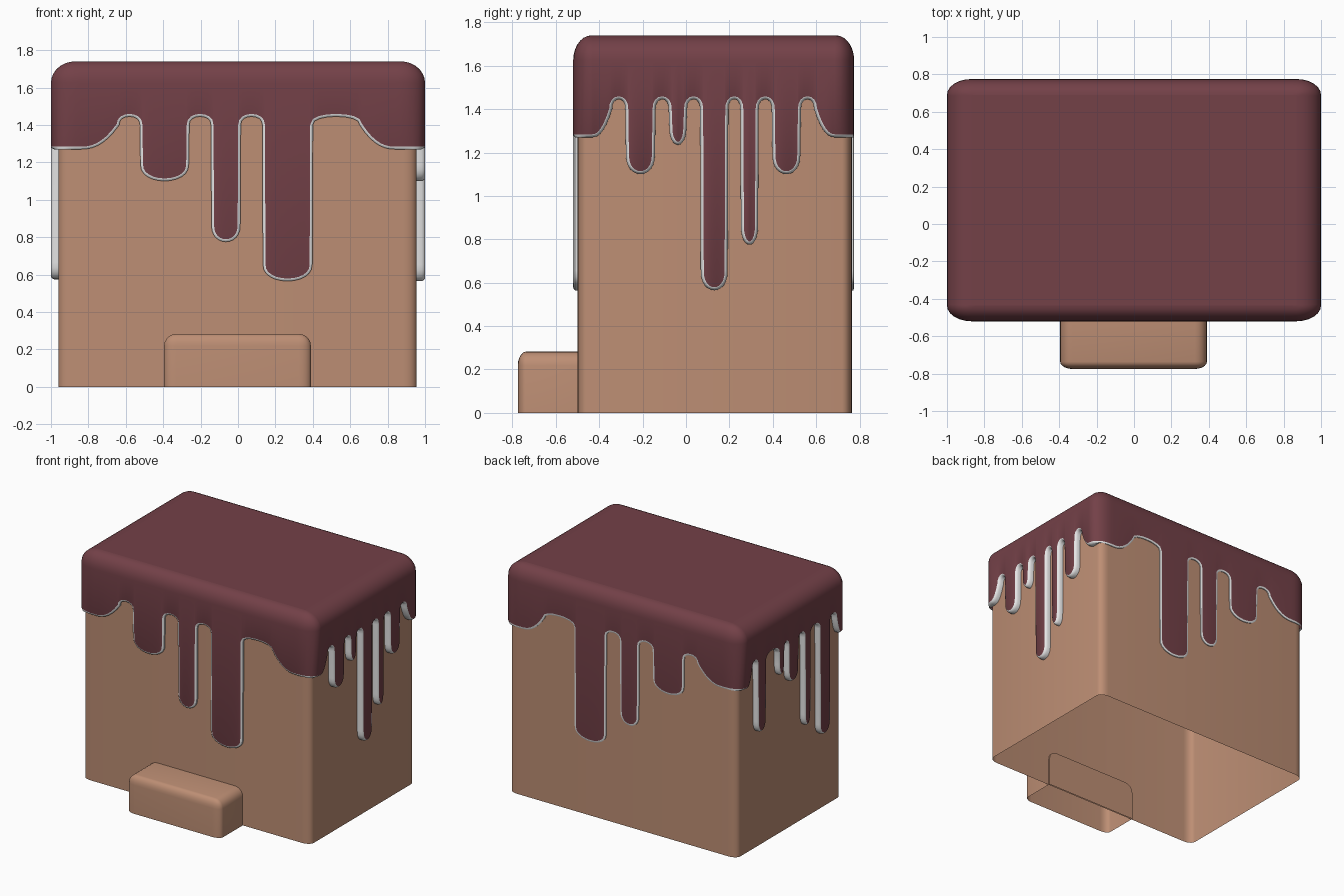
import bpy, bmesh, math
from mathutils import Vector

if "Cube" in bpy.data.objects:
    bpy.data.objects.remove(bpy.data.objects["Cube"])


def material(name, rgb):
    m = bpy.data.materials.new(name)
    m.diffuse_color = (*rgb, 1)
    m.use_nodes = True
    m.node_tree.nodes["Principled BSDF"].inputs["Base Color"].default_value = m.diffuse_color
    return m


BISCUIT = material("biscuit", (0.51, 0.272, 0.175))
CHOCOLATE = material("chocolate icing", (0.172, 0.052, 0.064))
RIM = material("pale icing rim", (0.8, 0.8, 0.8))


def finish(name, bm, mats):
    me = bpy.data.meshes.new(name)
    bm.to_mesh(me)
    bm.free()
    ob = bpy.data.objects.new(name, me)
    bpy.context.collection.objects.link(ob)
    for m in mats:
        me.materials.append(m)
    bpy.ops.object.select_all(action='DESELECT')
    ob.select_set(True)
    bpy.context.view_layer.objects.active = ob
    bpy.ops.object.shade_smooth_by_angle(angle=math.radians(35))
    return ob


def open_box(name, lo, hi, radius, y_squash, rounded):
    """Box without a bottom; edges picked by rounded(unit midpoint) are bevelled."""
    bm = bmesh.new()
    bmesh.ops.create_cube(bm, size=2)
    edges = [e for e in bm.edges if rounded((e.verts[0].co + e.verts[1].co) / 2)]
    lo, hi = Vector(lo), Vector(hi)
    half, mid = (hi - lo) / 2, (hi + lo) / 2
    for v in bm.verts:
        v.co = Vector((v.co.x * half.x, v.co.y * half.y / y_squash, v.co.z * half.z))
    bmesh.ops.bevel(bm, geom=edges, offset=radius, segments=5, profile=0.5, affect='EDGES')
    for v in bm.verts:
        v.co.y *= y_squash
        v.co += mid
    bm.normal_update()
    bottom = [f for f in bm.faces if f.normal.z < -0.9]
    bmesh.ops.delete(bm, geom=bottom, context='FACES')
    return finish(name, bm, [BISCUIT])


# Body and front step, both hollow underneath
BX0, BX1, BY0, BY1 = -0.96, 0.955, -0.5, 0.765
open_box("body", (BX0, BY0, 0), (BX1, BY1, 1.66), 0.07, 0.65,
         lambda m: abs(m.z) < 0.1)
open_box("front_step", (-0.395, -0.775, 0), (0.39, -0.49, 0.283), 0.065, 0.6,
         lambda m: (m.y < -0.5 and abs(m.z) < 0.1) or (m.z > 0.5 and m.y < 0.5))

# Icing cap: plan rectangle, corner radii and levels
X0, X1, Y0, Y1 = -1.0, 1.0, -0.52, 0.775
RX, RY, RZ = 0.13, 0.085, 0.115
LOBE, PEAK, TOP = 1.27, 1.445, 1.74


def drip_line(foot0, edge0, drips, edge1, foot1):
    """Lower icing outline along one wall as (u, z) points, u ascending."""
    pts = []
    n = 7
    rise = PEAK - 0.045 - LOBE
    for i in range(n):
        t = i / n
        pts.append((foot0 + (edge0 - foot0) * t, LOBE + rise * t ** 2.3))
    gaps = zip([edge0] + [d[1] for d in drips], [d[0] for d in drips] + [edge1])
    for k, (a, b) in enumerate(gaps):
        # arch between drips
        for i in range(9):
            c = -math.cos(math.pi * i / 8)
            s = math.sin(math.pi * i / 8) ** 0.8 if 0 < i < 8 else 0
            pts.append(((a + b) / 2 + c * (b - a) / 2, PEAK - 0.045 + 0.045 * s))
        # rounded drip tip
        if k < len(drips):
            d0, d1, zb = drips[k]
            h = min(0.09, (PEAK - zb) * 0.4)
            for i in range(13):
                c = -math.cos(math.pi * i / 12)
                s = math.sin(math.pi * i / 12) ** 0.85 if 0 < i < 12 else 0
                pts.append(((d0 + d1) / 2 + c * ((d1 - d0) / 2 - 0.003), zb + h * (1 - s)))
    for i in range(1, n + 1):
        t = 1 - i / n
        pts.append((foot1 + (edge1 - foot1) * t, LOBE + rise * t ** 2.3))
    return pts


long_wall = drip_line(-0.84, -0.635,
                      [(-0.525, -0.26, 1.1), (-0.145, 0.015, 0.775), (0.13, 0.4, 0.565)],
                      0.65, 0.84)
right_wall = drip_line(-0.432, -0.34,
                       [(-0.28, -0.14, 1.1), (-0.08, 0.005, 1.235), (0.065, 0.195, 0.565),
                        (0.25, 0.335, 0.775), (0.395, 0.53, 1.1)], 0.59, 0.685)
left_wall = drip_line(-0.432, -0.375,
                      [(-0.315, -0.175, 0.575), (-0.08, 0.005, 0.72), (0.065, 0.2, 1.12),
                       (0.235, 0.315, 1.22), (0.455, 0.57, 0.88)], 0.62, 0.685)


def corner(cx, cy, start):
    """Quarter turn of the plan outline at the lobe height."""
    return [Vector((cx + RX * math.cos(a), cy + RY * math.sin(a), LOBE))
            for a in (math.radians(start + 15 * i) for i in range(7))]


# Outline around all four walls, counter-clockwise from above
loop = [Vector((u, Y0, z)) for u, z in long_wall] + corner(X1 - RX, Y0 + RY, -90)
loop += [Vector((X1, u, z)) for u, z in right_wall] + corner(X1 - RX, Y1 - RY, 0)
loop += [Vector((u, Y1, z)) for u, z in reversed(long_wall)] + corner(X0 + RX, Y1 - RY, 90)
loop += [Vector((X0, u, z)) for u, z in reversed(left_wall)] + corner(X0 + RX, Y0 + RY, 180)


def clamp(v, a, b):
    return max(a, min(b, v))


bm = bmesh.new()
columns = []
N = len(loop)
for i, p in enumerate(loop):
    core = Vector((clamp(p.x, X0 + RX, X1 - RX), clamp(p.y, Y0 + RY, Y1 - RY), 0))
    n = Vector(((p.x - core.x) / RX ** 2, (p.y - core.y) / RY ** 2, 0)).normalized()
    t = Vector((-n.y, n.x, 0))
    d = loop[(i + 1) % N] - loop[i - 1]
    du, dz = d.dot(t), d.z
    inward = (t * -dz + Vector((0, 0, du))).normalized() * 0.014
    inner = Vector((clamp(p.x, BX0, BX1), clamp(p.y, BY0, BY1), p.z))
    edge = p + inward
    # pale rim, then wall, then rounded shoulder
    col = [inner, p.lerp(inner, 0.4), edge.lerp(inner + inward, 0.08) * 0.5 + p.lerp(inner, 0.12) * 0.5, edge]
    core = Vector((clamp(edge.x, X0 + RX, X1 - RX), clamp(edge.y, Y0 + RY, Y1 - RY), 0))
    off = Vector((edge.x - core.x, edge.y - core.y, 0))
    for k in range(8):
        a = math.pi / 2 * k / 7
        col.append(core + off * math.cos(a) + Vector((0, 0, TOP - RZ + RZ * math.sin(a))))
    columns.append([bm.verts.new(c) for c in col])

for i in range(N):
    a, b = columns[i], columns[(i + 1) % N]
    for k in range(len(a) - 1):
        f = bm.faces.new((a[k], b[k], b[k + 1], a[k + 1]))
        f.material_index = 1 if k < 3 else 0
bmesh.ops.remove_doubles(bm, verts=bm.verts, dist=1e-5)

# Flat top panel
top = bm.faces.new([bm.verts.new(c) for c in (
    (X0 + RX, Y0 + RY, TOP), (X1 - RX, Y0 + RY, TOP),
    (X1 - RX, Y1 - RY, TOP), (X0 + RX, Y1 - RY, TOP))])
top.material_index = 0
finish("icing_cap", bm, [CHOCOLATE, RIM])
